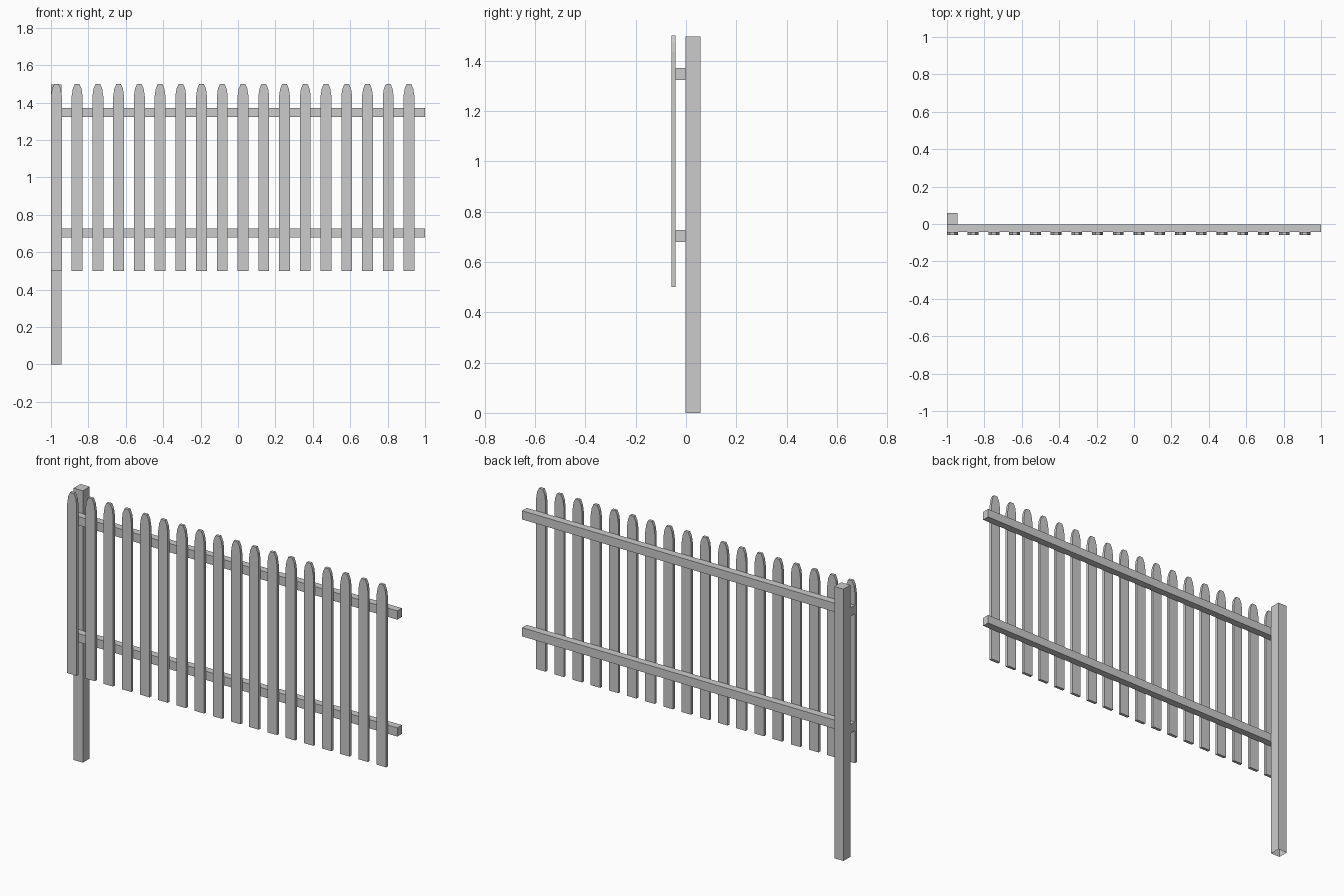
import bpy, bmesh

if "Cube" in bpy.data.objects:
    bpy.data.objects.remove(bpy.data.objects["Cube"])


def prism(name, outline, y0, y1):
    """Extrude an x/z outline from y0 to y1."""
    bm = bmesh.new()
    face = bm.faces.new([bm.verts.new((x, y0, z)) for x, z in outline])
    ext = bmesh.ops.extrude_face_region(bm, geom=[face])
    verts = [g for g in ext["geom"] if isinstance(g, bmesh.types.BMVert)]
    bmesh.ops.translate(bm, verts=verts, vec=(0, y1 - y0, 0))
    bmesh.ops.recalc_face_normals(bm, faces=bm.faces)
    mesh = bpy.data.meshes.new(name)
    bm.to_mesh(mesh)
    bm.free()
    obj = bpy.data.objects.new(name, mesh)
    bpy.context.collection.objects.link(obj)
    return obj


def box(name, x0, x1, y0, y1, z0, z1):
    return prism(name, [(x0, z0), (x1, z0), (x1, z1), (x0, z1)], y0, y1)


# Post with an open underside
post = box("post", -1.0, -0.944, -0.002, 0.058, 0.0, 1.497)
bm = bmesh.new()
bm.from_mesh(post.data)
bm.normal_update()
bmesh.ops.delete(bm, geom=[f for f in bm.faces if f.normal.z < -0.9], context='FACES_ONLY')
bm.to_mesh(post.data)
bm.free()

# Horizontal rails
for name, z in (("lower_rail", 0.679), ("upper_rail", 1.323)):
    box(name, -1.0, 1.0, -0.042, -0.002, z, z + 0.048)

# Pickets with chamfered tops
half = [(0.029, 0.5), (0.029, 1.435), (0.023, 1.475), (0.012, 1.5)]
outline = half + [(-x, z) for x, z in reversed(half)]
COUNT = 18
for i in range(COUNT):
    cx = -0.971 + i * (0.914 + 0.971) / (COUNT - 1)
    prism(f"picket_{i + 1}", [(cx + x, z) for x, z in outline], -0.058, -0.042)
